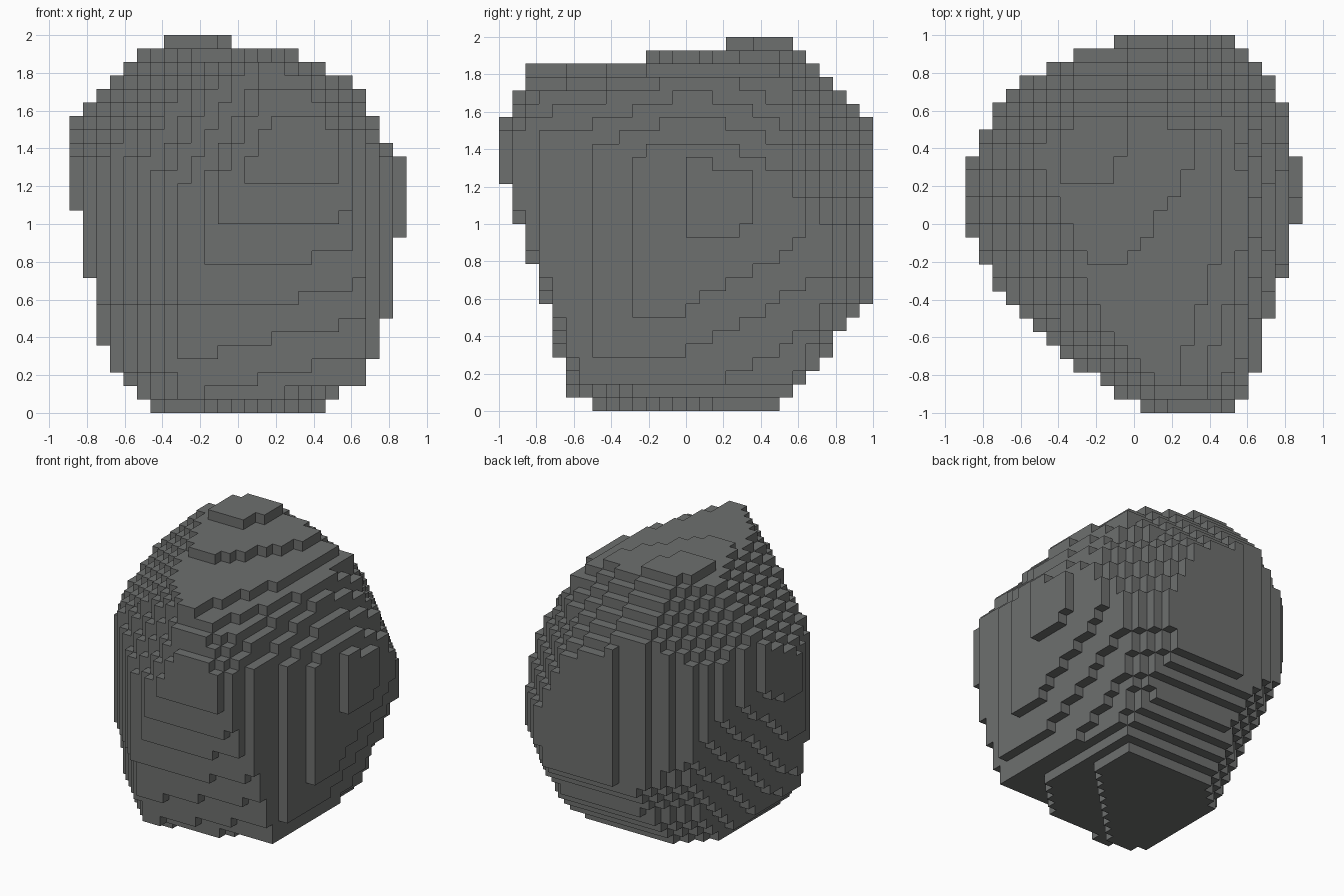
import bpy
import bmesh
from itertools import product
from mathutils import Vector

cube = bpy.data.objects.get("Cube")
if cube:
    bpy.data.objects.remove(cube, do_unlink=True)

# Block grid: counts along x, y, z and the block size
COUNT = (25, 28, 28)
SIZE = 1 / 14
ORIGIN = Vector((-COUNT[0] / 2, -COUNT[1] / 2, 0)) * SIZE

# Convex outlines of the boulder, counter-clockwise
FRONT = [(-.43, 0), (.43, 0), (.66, .18), (.72, .32), (.79, .53), (.86, .96),
         (.89, 1.15), (.86, 1.33), (.6, 1.76), (.33, 1.9), (-.04, 2),
         (-.45, 2), (-.54, 1.9), (-.9, 1.54), (-.89, 1.25), (-.76, .55), (-.68, .25)]
SIDE = [(-.46, 0), (.46, 0), (.76, .32), (.97, .6), (.98, 1.55), (.56, 1.98),
        (-.72, 1.98), (-.83, 1.83), (-.98, 1.55), (-.97, 1.17), (-.68, .32), (-.61, .1)]
PLAN = [(.04, -.99), (.53, -.99), (.67, -.7), (.71, -.55), (.86, .04), (.87, .33),
        (.79, .62), (.72, .76), (.53, .97), (-.1, .97), (-.46, .83), (-.7, .67),
        (-.88, .33), (-.88, -.04), (-.7, -.38), (-.54, -.58)]

# Slanted facets: outward normal and offset
FACETS = [((.09, -1, -.375), .55),     # lower front
          ((-1, -.5, 1), 2.25),        # upper front, -x side
          ((-1, -1.3, .5), 1.87),      # brow, -x side
          ((-1, -1, 1.3), 3.08),       # crown corner, -x side
          ((-1, -1, -.11), .975),      # front corner, -x side
          ((-1, -1, -.45), .86),       # front foot, -x side
          ((1, -.18, .6), 1.66),       # upper front, +x side
          ((1, -.3, 1.93), 4),         # crown edge, +x side
          ((1, -1, 1), 2.93),          # brow, +x side
          ((1, .24, .6), 1.69),        # upper middle, +x side
          ((1, 1, .55), 2.02),         # upper back, +x side
          ((.4, 1, 1), 2.5),           # crown edge, back
          ((-1, 1, 1), 2.84),          # upper back, -x side
          ((1, .16, -.28), .63),       # lower +x side
          ((1, 1, -.6), 1.05),         # back foot, +x side
          ((-1, .3, -.35), .52),       # lower -x side
          ((-1, 1, -.8), .7),          # back foot, -x side
          ((.15, -.15, -1), .01)]      # tilted underside
FACETS = [(Vector(n), d) for n, d in FACETS]

# Footprints of the two thin layers on the crown
CROWN = {26: [(-.6, -.22), (-.03, -.22), (.34, .36), (.32, .65), (-.6, .65)],
         27: [(-.4, .21), (-.16, .21), (-.03, .38), (-.03, .5), (-.1, .58), (-.4, .58)]}


def within(outline, u, v):
    """True when the point lies in a convex counter-clockwise outline."""
    return all((c - a) * (v - b) - (d - b) * (u - a) >= 0
               for (a, b), (c, d) in zip(outline, outline[1:] + outline[:1]))


def is_rock(cell):
    p = ORIGIN + (Vector(cell) + Vector((.5, .5, .5))) * SIZE
    return (within(FRONT, p.x, p.z) and within(SIDE, p.y, p.z)
            and within(PLAN, p.x, p.y)
            and all(n.dot(p) <= d for n, d in FACETS)
            and (cell[2] not in CROWN or within(CROWN[cell[2]], p.x, p.y)))


def stone_material():
    colour = (.155, .16, .158, 1)
    mat = bpy.data.materials.new("stone grey")
    mat.use_nodes = True
    mat.diffuse_color = colour
    shader = mat.node_tree.nodes["Principled BSDF"]
    shader.inputs["Base Color"].default_value = colour
    shader.inputs["Roughness"].default_value = .9
    return mat


# Fill the grid, then skin every exposed block side
cells = {c for c in product(*map(range, COUNT)) if is_rock(c)}
bm = bmesh.new()
corners = {}


def corner(key):
    if key not in corners:
        corners[key] = bm.verts.new(ORIGIN + Vector(key) * SIZE)
    return corners[key]


for cell in cells:
    for axis, step in product(range(3), (0, 1)):
        near = list(cell)
        near[axis] += 1 if step else -1
        if tuple(near) in cells:
            continue
        ring = []
        for s, t in ((0, 0), (1, 0), (1, 1), (0, 1)):
            key = list(cell)
            key[axis] += step
            key[(axis + 1) % 3] += s
            key[(axis + 2) % 3] += t
            ring.append(corner(tuple(key)))
        bm.faces.new(ring if step else ring[::-1])

mesh = bpy.data.meshes.new("boulder")
bm.to_mesh(mesh)
bm.free()
mesh.materials.append(stone_material())
boulder = bpy.data.objects.new("boulder", mesh)
bpy.context.collection.objects.link(boulder)
